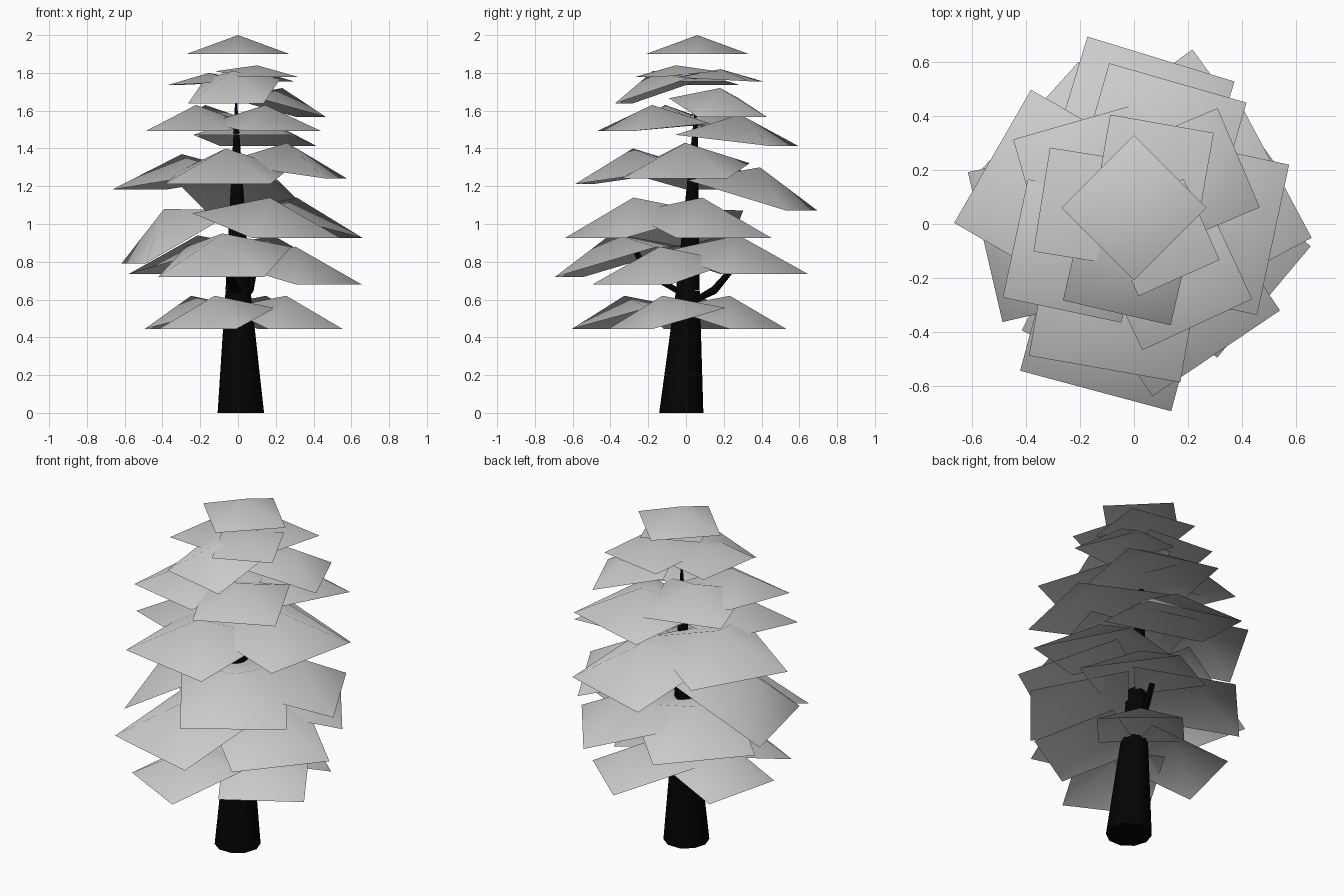
import bpy
import math
from mathutils import Vector

old_cube = bpy.data.objects.get("Cube")
if old_cube:
    bpy.data.objects.remove(old_cube, do_unlink=True)

UP = Vector((0, 0, 1))


def make_material(name, level):
    color = (level, level, level, 1)
    mat = bpy.data.materials.new(name)
    mat.use_nodes = True
    mat.diffuse_color = color
    mat.node_tree.nodes["Principled BSDF"].inputs["Base Color"].default_value = color
    return mat


foliage_mat = make_material("pale grey foliage", 0.6)
bark_mat = make_material("black bark", 0.001)


def make_object(name, verts, faces, mat):
    mesh = bpy.data.meshes.new(name)
    mesh.from_pydata(verts, [], faces)
    mesh.materials.append(mat)
    mesh.shade_smooth()
    obj = bpy.data.objects.new(name, mesh)
    bpy.context.collection.objects.link(obj)
    return obj


def leaf_card(name, size, peak, tilt, pitch, x, y, yaw):
    """Square card tented to a central peak, sloping down by tilt towards yaw."""
    angle = math.radians(yaw)
    out = Vector((math.cos(angle), math.sin(angle), 0))
    side = out.cross(UP) * size / 2
    run = math.sqrt(size ** 2 - tilt ** 2)
    rise = pitch * size
    middle = Vector((x, y, peak - rise))
    half = (out * run - UP * tilt) / 2
    tip = middle + UP * rise + out * rise * tilt / run
    corners = [middle + half + side, middle + half - side,
               middle - half - side, middle - half + side]
    faces = [(i, (i + 1) % 4, 4) for i in range(4)]
    make_object(name, corners + [tip], faces, foliage_mat)


def foliage_tier(name, size, peak, tilt, cards, step=0, pitch=0.26):
    """Cards given as (x, y, yaw); each peak is one step above the last."""
    for i, card in enumerate(cards):
        leaf_card(f"{name}_foliage_{i + 1}", size, peak + step * i, tilt, pitch, *card)


def tapered_limb(name, path, start_radius, end_radius, sides):
    """Closed tube along a path, tapering evenly; its first ring lies flat."""
    points = [Vector(p) for p in path]
    last = len(points) - 1
    verts, faces = [], []
    for i, centre in enumerate(points):
        ahead = points[min(i + 1, last)] - points[i - 1] if i else UP
        turn = UP.rotation_difference(ahead.normalized())
        radius = start_radius + (end_radius - start_radius) * i / last
        for k in range(sides):
            a = math.tau * k / sides
            verts.append(centre + turn @ Vector((math.cos(a), math.sin(a), 0)) * radius)
    for i in range(last):
        a, b = i * sides, (i + 1) * sides
        for k in range(sides):
            n = (k + 1) % sides
            faces.append((a + k, a + n, b + n, b + k))
    faces.append(tuple(reversed(range(sides))))
    faces.append(tuple(range(len(verts) - sides, len(verts))))
    obj = make_object(name, verts, faces, bark_mat)
    bpy.ops.object.select_all(action="DESELECT")
    bpy.context.view_layer.objects.active = obj
    obj.select_set(True)
    bpy.ops.object.shade_smooth_by_angle(angle=math.radians(40))


# Lower foliage
foliage_tier("bottom", 0.46, 0.62, 0.11,
             [(0.24, -0.1, -59), (-0.11, -0.3, -117), (-0.22, 0.05, 166), (0.13, 0.21, 49)])
foliage_tier("low", 0.56, 0.94, 0.12, [(-0.19, 0.21, 138), (0.16, 0.26, 36)])
foliage_tier("low_front", 0.58, 0.95, 0.16, [(-0.07, -0.35, -105)])
foliage_tier("low_left", 0.54, 0.88, 0.12, [(0.28, -0.12, -40)])

# Middle foliage
foliage_tier("middle", 0.57, 1.14, 0.13, [(0.28, 0.07, 28), (0.15, -0.25, -56)])
foliage_tier("middle_right", 0.57, 1.08, 0.28, [(-0.31, -0.03, 193)])
foliage_tier("upper", 0.57, 1.43, 0.08,
             [(0.24, 0, -12), (-0.06, -0.26, -100), (-0.28, 0.11, 150)], step=-0.03)
foliage_tier("upper_back", 0.57, 1.3, 0.16, [(0.02, 0.35, 73)])

# High foliage and crown
foliage_tier("high_back", 0.53, 1.58, 0.06, [(0.09, 0.27, 74)])
foliage_tier("high", 0.45, 1.63, 0.04,
             [(-0.22, -0.1, -102), (0.14, -0.17, -65), (-0.17, 0.16, 106)])
foliage_tier("high_left", 0.4, 1.72, 0.1, [(0.21, 0.17, 23)])
foliage_tier("crown", 0.39, 1.8, 0.02,
             [(-0.15, 0.06, 171), (0.07, 0.18, 80)], step=0.02, pitch=0.14)
foliage_tier("crown_left", 0.33, 1.84, 0.03, [(0.1, -0.05, -66)], pitch=0.14)
foliage_tier("crown_front", 0.41, 1.81, 0.13, [(-0.02, -0.14, -103)])
foliage_tier("top", 0.38, 2, 0, [(0, 0.06, 45)])

# Trunk and side branches
tapered_limb("lower_trunk", [(0.015, -0.025, 0), (0, 0.01, 0.65)], 0.123, 0.066, 10)
tapered_limb("upper_trunk", [(0, 0.01, 0.65), (-0.01, 0.055, 1.64)], 0.066, 0.006, 10)
tapered_limb("back_branch",
             [(0, 0.02, 0.58), (0.06, 0.15, 0.65), (0.09, 0.26, 0.78)], 0.03, 0.016, 6)
tapered_limb("front_branch",
             [(0, -0.02, 0.63), (-0.05, -0.2, 0.74), (-0.07, -0.31, 0.93)], 0.03, 0.014, 6)
